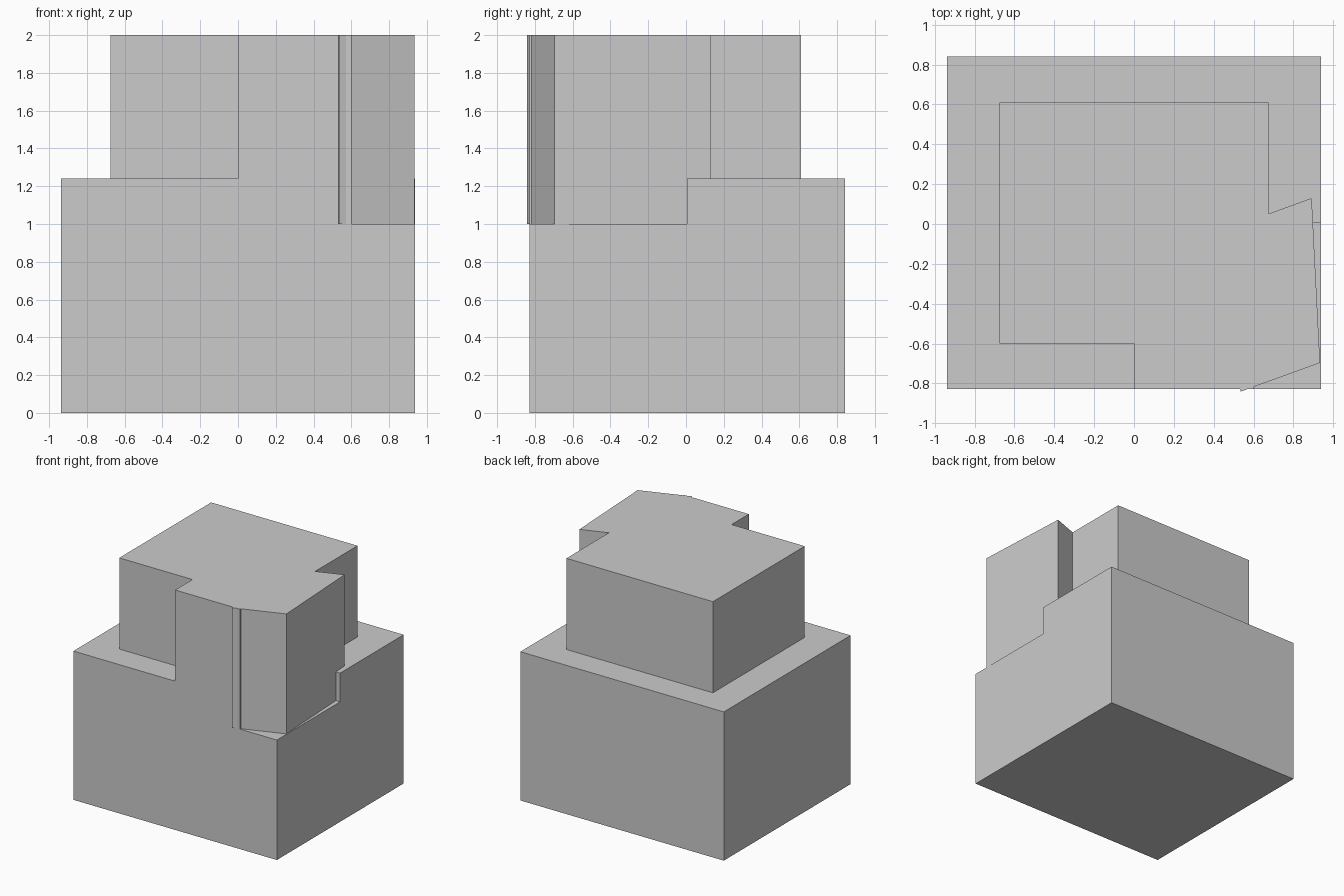
import bpy
import bmesh

if "Cube" in bpy.data.objects:
    bpy.data.objects.remove(bpy.data.objects["Cube"])


def prism(name, outline, z0, z1):
    """Extrude a counter-clockwise plan outline from z0 to z1."""
    bm = bmesh.new()
    face = bm.faces.new([bm.verts.new((x, y, z0)) for x, y in outline])
    top = bmesh.ops.extrude_face_region(bm, geom=[face])["geom"]
    verts = [v for v in top if isinstance(v, bmesh.types.BMVert)]
    bmesh.ops.translate(bm, verts=verts, vec=(0, 0, z1 - z0))
    bmesh.ops.recalc_face_normals(bm, faces=bm.faces)
    mesh = bpy.data.meshes.new(name)
    bm.to_mesh(mesh)
    bm.free()
    obj = bpy.data.objects.new(name, mesh)
    bpy.context.collection.objects.link(obj)
    return obj


def rect(x0, x1, y0, y1):
    return [(x0, y0), (x1, y0), (x1, y1), (x0, y1)]


# Wide base block
base = prism("base_block", rect(-0.938, 0.938, -0.828, 0.842), 0, 1.24)

# Lowered ledge in the front right corner of the base
cutter = prism("ledge_cutter", rect(0.6, 1.2, -1.2, 0.005), 1.0, 1.5)
cutter.hide_render = True
cutter.hide_set(True)
notch = base.modifiers.new("ledge", "BOOLEAN")
notch.operation = "DIFFERENCE"
notch.solver = "EXACT"
notch.object = cutter

# Upper tier, with its front part brought flush with the base
prism("upper_tier", [
    (-0.675, -0.6), (0, -0.6), (0, -0.828), (0.6, -0.828),
    (0.6, -0.6), (0.675, -0.6), (0.675, 0.61), (-0.675, 0.61),
], 1.24, 2)

# Skewed block standing on the ledge
prism("corner_block", [
    (0.534, -0.842), (0.934, -0.697), (0.892, 0.13), (0.492, -0.015),
], 1.0, 2)
